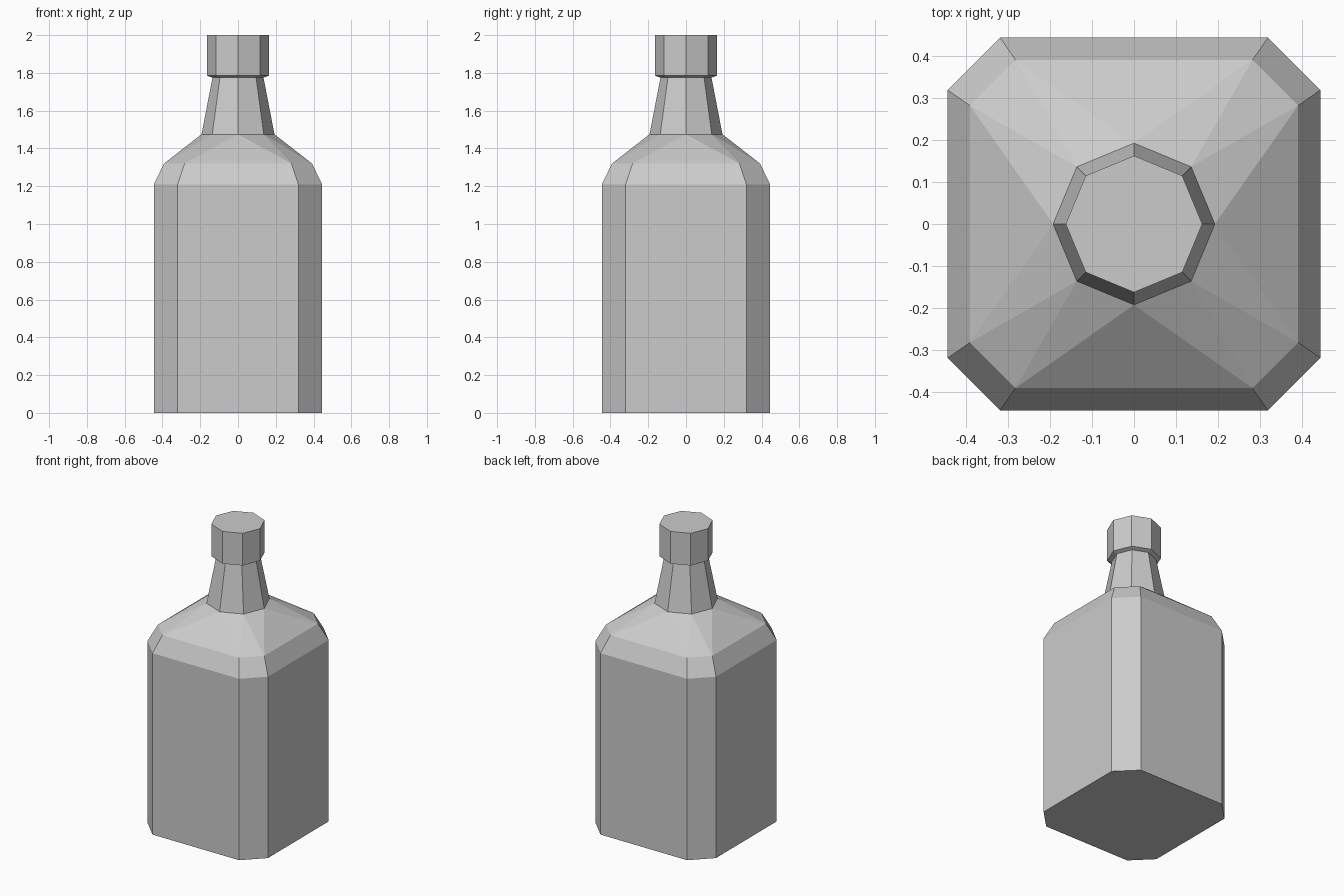
import bpy, bmesh, math

cube = bpy.data.objects.get("Cube")
if cube:
    bpy.data.objects.remove(cube)

mat = bpy.data.materials.new("plain_grey")
mat.use_nodes = True
GREY = (0.6, 0.6, 0.6, 1)
mat.diffuse_color = GREY
mat.node_tree.nodes["Principled BSDF"].inputs["Base Color"].default_value = GREY


def octagon(r, z):
    """Eight points with corners on the axes."""
    return [(r * math.cos(i * math.pi / 4), r * math.sin(i * math.pi / 4), z) for i in range(8)]


def chamfered_square(half, flat, z):
    """Square with cut corners; starts at the lower end of the +x side."""
    pts = []
    for i in range(4):
        c, s = round(math.cos(i * math.pi / 2)), round(math.sin(i * math.pi / 2))
        for t in (-flat, flat):
            pts.append((half * c - t * s, half * s + t * c, z))
    return pts


def build(name, rings, bottom=False, top=False, shoulder=False):
    """Stack rings into a flat-shaded shell; the last band may be a triangle fan."""
    bm = bmesh.new()
    loops = [[bm.verts.new(p) for p in ring] for ring in rings]
    for k, (a, b) in enumerate(zip(loops, loops[1:])):
        for i in range(8):
            j = (i + 1) % 8
            if shoulder and k == len(loops) - 2:
                # Each lower edge and each upper edge gets one triangle
                bm.faces.new((a[i], a[j], b[i]))
                bm.faces.new((a[j], b[j], b[i]))
            else:
                bm.faces.new((a[i], a[j], b[j], b[i]))
    if bottom:
        bm.faces.new(loops[0][::-1])
    if top:
        bm.faces.new(loops[-1])
    mesh = bpy.data.meshes.new(name)
    bm.to_mesh(mesh)
    bm.free()
    mesh.materials.append(mat)
    obj = bpy.data.objects.new(name, mesh)
    bpy.context.collection.objects.link(obj)
    return obj


# Body with bevelled rim and sloping shoulder
build("bottle_body", [
    chamfered_square(0.445, 0.32, 0),
    chamfered_square(0.445, 0.32, 1.21),
    chamfered_square(0.392, 0.283, 1.32),
    octagon(0.193, 1.475),
], bottom=True, shoulder=True)

# Tapered neck
build("bottle_neck", [octagon(0.193, 1.475), octagon(0.135, 1.775)])

# Cap with a narrow sloping lip underneath
build("bottle_cap", [
    octagon(0.135, 1.775), octagon(0.163, 1.785), octagon(0.163, 2),
], top=True)
